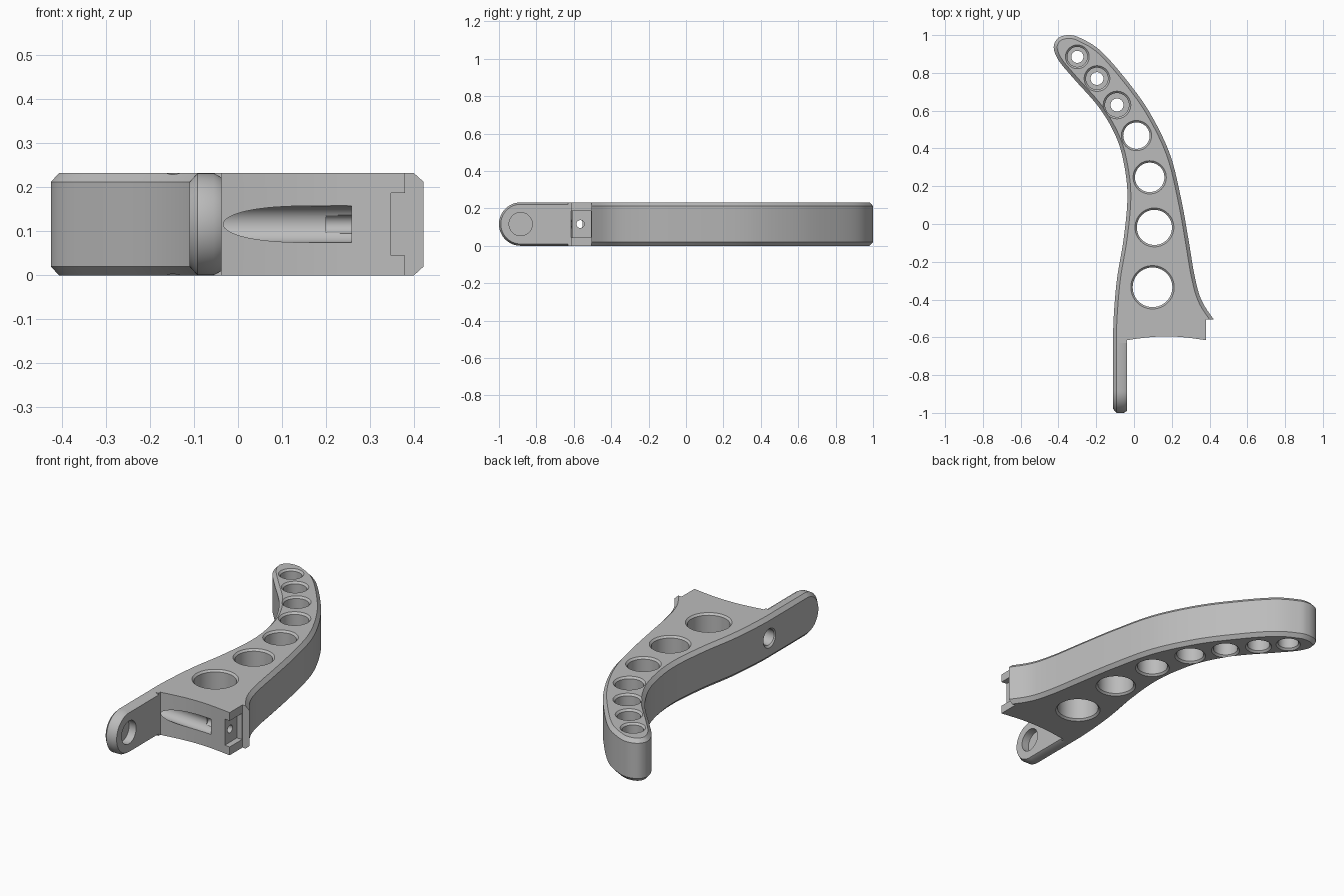
import bpy, bmesh, math
from mathutils import Vector

if "Cube" in bpy.data.objects:
    bpy.data.objects.remove(bpy.data.objects["Cube"])

H, MID = 0.232, 0.116      # thickness and its middle
PIVOT_Y, PIN_Y = -0.884, -0.565

grey = bpy.data.materials.new("plain grey")
grey.use_nodes = True
grey.diffuse_color = (0.5, 0.5, 0.5, 1)
grey.node_tree.nodes["Principled BSDF"].inputs["Base Color"].default_value = (0.5, 0.5, 0.5, 1)


def loft(name, rings):
    """Closed solid through equal-length rings of points."""
    bm = bmesh.new()
    loops = [[bm.verts.new(p) for p in ring] for ring in rings]
    n = len(loops[0])
    for a, b in zip(loops, loops[1:]):
        for i in range(n):
            j = (i + 1) % n
            bm.faces.new((a[i], a[j], b[j], b[i]))
    bm.faces.new(loops[0])
    bm.faces.new(loops[-1])
    bmesh.ops.recalc_face_normals(bm, faces=bm.faces)
    mesh = bpy.data.meshes.new(name)
    bm.to_mesh(mesh)
    bm.free()
    mesh.materials.append(grey)
    ob = bpy.data.objects.new(name, mesh)
    bpy.context.collection.objects.link(ob)
    return ob


def prism(name, outline, z0, z1):
    return loft(name, [[(x, y, z) for x, y in outline] for z in (z0, z1)])


def turned(name, profile, origin, axis, sides=64):
    """Solid of revolution; profile is (radius, distance along axis)."""
    q = Vector(axis).to_track_quat('Z', 'Y')
    angles = [math.tau * i / sides for i in range(sides)]
    return loft(name, [[Vector(origin) + q @ Vector((r * math.cos(a), r * math.sin(a), d))
                        for a in angles] for r, d in profile])


def cut(target, cutter):
    cutter.hide_render = True
    mod = target.modifiers.new("cut", 'BOOLEAN')
    mod.operation = 'DIFFERENCE'
    mod.solver = 'EXACT'
    mod.object = cutter
    bpy.context.view_layer.objects.active = target
    bpy.ops.object.modifier_apply(modifier=mod.name)
    bpy.data.objects.remove(cutter)


def smooth_curve(points, steps=6):
    """Catmull-Rom curve through the points."""
    p = [Vector(q) for q in points]
    p = [p[0]] + p + [p[-1]]
    out = []
    for a, b, c, d in zip(p, p[1:], p[2:], p[3:]):
        for s in range(steps):
            t = s / steps
            out.append(0.5 * (2 * b + (c - a) * t + (2 * a - 5 * b + 4 * c - d) * t ** 2
                              + (3 * b - a - 3 * c + d) * t ** 3))
    return out + [p[-1]]


def inset(loop, amount):
    out = []
    for i, v in enumerate(loop):
        t = (loop[(i + 1) % len(loop)] - loop[i - 1]).normalized()
        out.append(v + Vector((t.y, -t.x)) * amount)
    return out


# Curved lever body with chamfered rims
outline = smooth_curve([
    (-.11, -.8), (-.11, -.65), (-.108, -.5), (-.09, -.29), (-.055, -.08), (-.035, .13),
    (-.048, .29), (-.09, .45), (-.18, .61), (-.315, .765), (-.395, .86), (-.424, .925),
    (-.416, .967), (-.388, .992), (-.34, 1), (-.285, .985), (-.18, .92), (-.05, .775),
    (.08, .595), (.19, .37), (.25, .13), (.288, -.08), (.32, -.27), (.356, -.4),
    (.422, -.505), (.52, -.63), (.6, -.75)])
rim = inset(outline, 0.018)
body = loft("lever_body", [[(v.x, v.y, z) for v in loop] for loop, z in
                           ((rim, 0), (outline, .02), (outline, H - .02), (rim, H))])

# Concave front end and stepped right corner
arc = [(-.037 + .417 * i / 16, -.615 + .02 * math.sin(math.pi * i / 16)) for i in range(17)]
cut(body, prism("front_cutter", [(-.3, -.63), (-.037, -.63)] + arc +
                [(.38, -.505), (.9, -.505), (.9, -1.3), (-.3, -1.3)], -.1, .4))
cut(body, prism("notch_cutter", [(.348, -.7), (.348, -.507), (.5, -.507), (.5, -.7)], .045, .187))

# Row of lightening holes: x, y, rim radius, web hole radius (0 = open)
holes = [(-.3, .885, .063, .032), (-.196, .77, .068, .034), (-.09, .63, .073, .034),
         (.013, .468, .08, 0), (.083, .247, .088, 0), (.108, -.018, .103, 0),
         (.098, -.335, .115, 0)]
for x, y, r, web in holes:
    b = r - .01
    low = [(r + .01, -.01), (b, .01)]
    neck = [(b, MID - .025), (web, MID - .025), (web, MID + .025), (b, MID + .025)] if web else []
    high = [(b, H - .01), (r + .01, H + .01)]
    cut(body, turned("hole_cutter", low + neck + high, (x, y, 0), (0, 0, 1)))

# Slanted bore that breaks out through the front face, and its pin hole
cut(body, turned("bore_cutter", [(.062, -.01), (.042, .01), (.042, .37)],
                 (-.11, PIN_Y, MID), (.37, -.035, 0)))
cut(body, turned("pin_cutter", [(.021, 0), (.021, .3)], (.2, PIN_Y, MID), (1, 0, 0)))


# Straight pivot arm with a rounded end
def arm_ring(x, r):
    end = [(PIVOT_Y - r * math.sin(a), MID - r * math.cos(a))
           for a in (math.pi * i / 32 for i in range(33))]
    return [(x, y, z) for y, z in [(-.63, MID - r)] + end + [(-.63, MID + r)]]


arm = loft("pivot_arm", [arm_ring(x, r) for x, r in
                         ((-.11, MID - .02), (-.092, MID), (-.055, MID), (-.037, MID - .01))])
cut(arm, turned("recess_cutter", [(.062, 0), (.062, .2)], (-.08, PIVOT_Y, MID), (1, 0, 0)))

# Smooth shading with crisp edges
for ob in (body, arm):
    bpy.ops.object.select_all(action='DESELECT')
    ob.select_set(True)
    bpy.context.view_layer.objects.active = ob
    bpy.ops.object.shade_smooth_by_angle(angle=math.radians(30))
